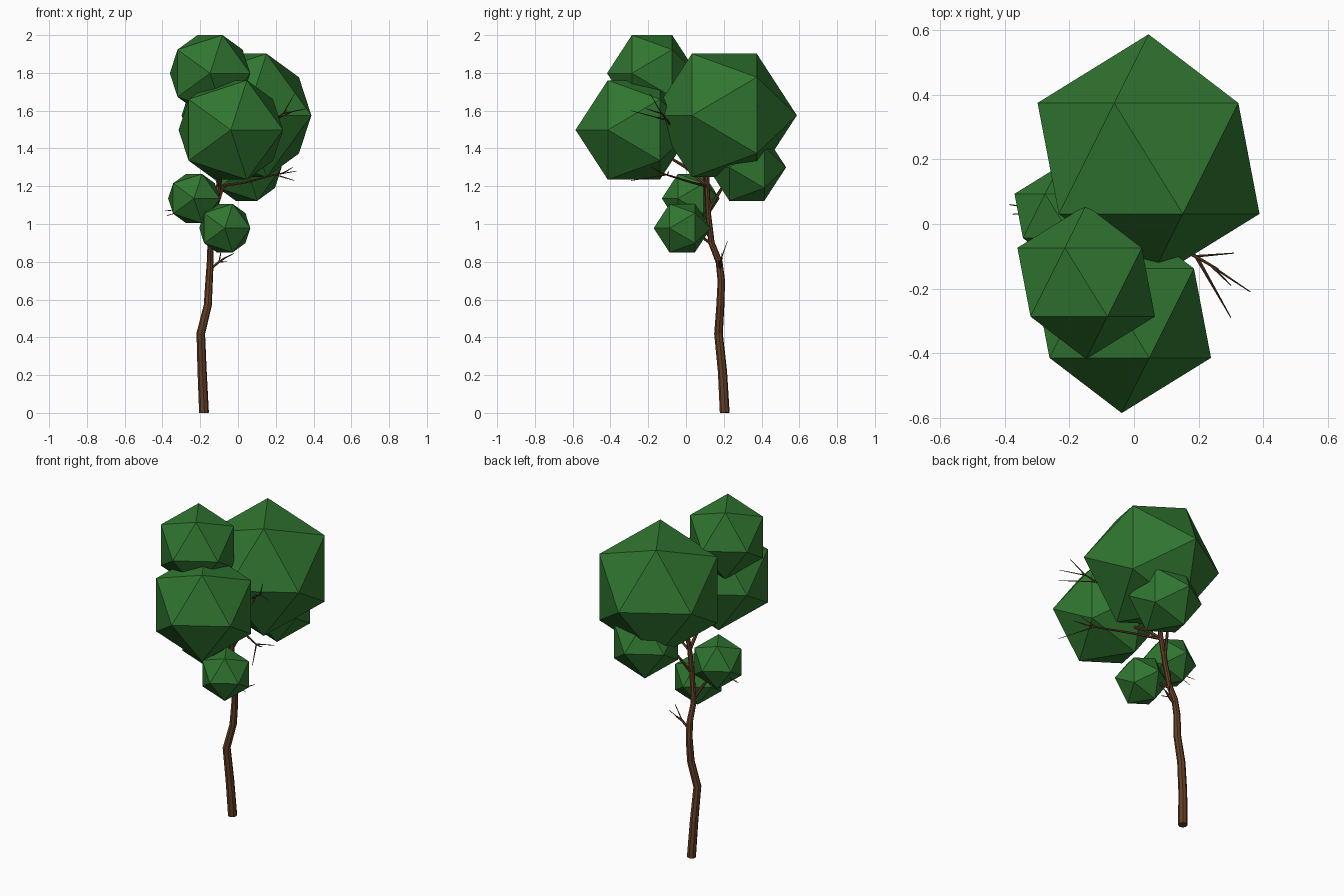
import bpy, math, random
from mathutils import Vector

random.seed(4)


def material(name, color):
    m = bpy.data.materials.new(name)
    m.diffuse_color = (*color, 1)
    return m


GREEN = material("leaf_green", (0.03, 0.18, 0.03))
BROWN = material("bark_brown", (0.13, 0.05, 0.02))


def tubes(name, paths, sides):
    """Tapered flat-shaded tubes; each path is (points, start radius, end radius)."""
    cu = bpy.data.curves.new(name, "CURVE")
    cu.dimensions = "3D"
    cu.bevel_depth = 1.0
    cu.bevel_resolution = (sides - 4) // 2
    cu.use_fill_caps = True
    for pts, r0, r1 in paths:
        s = cu.splines.new("POLY")
        s.use_smooth = False
        s.points.add(len(pts) - 1)
        for i, (sp, p) in enumerate(zip(s.points, pts)):
            sp.co = (*p, 1)
            sp.radius = r0 + (r1 - r0) * i / (len(pts) - 1)
    ob = bpy.data.objects.new(name, cu)
    bpy.context.collection.objects.link(ob)
    bpy.ops.object.select_all(action="DESELECT")
    ob.select_set(True)
    bpy.context.view_layer.objects.active = ob
    bpy.ops.object.convert(target="MESH")
    ob = bpy.context.object
    ob.data.materials.clear()
    ob.data.materials.append(BROWN)
    return ob


# Leaf clumps: low-poly balls with their poles along y
clumps = [
    ("large_back", (0.045, 0.203, 1.575), 0.384),
    ("front", (-0.038, -0.276, 1.498), 0.309),
    ("top", (-0.148, -0.18, 1.798), 0.238),
    ("left_small", (-0.233, 0.025, 1.135), 0.153),
    ("front_small", (-0.07, -0.02, 0.978), 0.151),
    ("back_low", (0.045, 0.322, 1.3), 0.208),
]
for name, loc, r in clumps:
    bpy.ops.mesh.primitive_ico_sphere_add(
        subdivisions=1, radius=r, location=loc, rotation=(math.pi / 2, 0, 0))
    ob = bpy.context.object
    ob.name = "leaf_clump_" + name
    ob.data.materials.append(GREEN)

# Trunk
tubes("trunk", [([(-0.18, 0.205, 0), (-0.19, 0.193, 0.22), (-0.197, 0.172, 0.42),
                  (-0.16, 0.182, 0.57), (-0.153, 0.187, 0.7), (-0.147, 0.175, 0.8),
                  (-0.145, 0.135, 0.9), (-0.125, 0.118, 1.05), (-0.1, 0.11, 1.22),
                  (-0.07, 0.12, 1.4)], 0.026, 0.012)], 8)

# Limbs reaching into each clump
limbs = [
    ([(-0.1, 0.11, 1.2), (-0.09, 0.0, 1.3), (-0.06, -0.1, 1.36), (-0.04, -0.25, 1.48)], 0.012, 0.005),
    ([(-0.09, 0.0, 1.3), (-0.1, -0.08, 1.5), (-0.12, -0.13, 1.66), (-0.15, -0.18, 1.82)], 0.009, 0.004),
    ([(-0.07, 0.12, 1.4), (0.0, 0.15, 1.5), (0.05, 0.2, 1.68)], 0.011, 0.005),
    ([(-0.08, 0.03, 1.3), (0.06, -0.04, 1.46), (0.19, -0.1, 1.55), (0.26, -0.14, 1.6)], 0.009, 0.003),
    ([(-0.1, 0.11, 1.2), (0.04, 0.03, 1.22), (0.19, -0.1, 1.26), (0.24, -0.13, 1.27)], 0.008, 0.003),
    ([(-0.122, 0.117, 1.07), (-0.08, 0.19, 1.19), (0.02, 0.29, 1.29)], 0.011, 0.004),
    ([(-0.14, 0.13, 0.92), (-0.19, 0.08, 1.02), (-0.25, 0.04, 1.08)], 0.009, 0.004),
    ([(-0.145, 0.14, 0.89), (-0.12, 0.06, 0.95), (-0.08, 0.0, 0.98)], 0.009, 0.004),
    ([(-0.147, 0.18, 0.76), (-0.1, 0.18, 0.8), (-0.07, 0.19, 0.82)], 0.008, 0.005),
]
tubes("limbs", limbs, 6)

# Twigs that poke out between the clumps
twigs = [([a, b], 0.004, 0.0015) for a, b in [
    ((0.24, -0.13, 1.585), (0.3, -0.19, 1.69)),
    ((0.24, -0.13, 1.585), (0.36, -0.21, 1.61)),
    ((0.19, -0.1, 1.55), (0.3, -0.29, 1.6)),
    ((0.19, -0.1, 1.26), (0.31, -0.09, 1.28)),
    ((0.24, -0.13, 1.27), (0.29, -0.18, 1.3)),
    ((0.2, -0.11, 1.26), (0.3, -0.29, 1.23)),
    ((-0.25, 0.04, 1.08), (-0.385, 0.06, 1.07)),
    ((-0.25, 0.04, 1.08), (-0.375, 0.03, 1.045)),
    ((-0.07, 0.19, 0.82), (-0.02, 0.19, 0.845)),
    ((-0.1, 0.18, 0.8), (-0.08, 0.22, 0.91)),
    ((-0.1, 0.18, 0.8), (-0.06, 0.16, 0.8)),
]]
# Small forks on the limbs, mostly hidden in the leaves
for pts, _, _ in limbs[:3] + limbs[5:8]:
    a, tip = Vector(pts[-2]), Vector(pts[-1])
    d = tip - a
    for t in (0.5, 0.8, 1.0):
        for _ in range(2):
            side = Vector([random.uniform(-1, 1) for _ in range(3)])
            base = a + d * t
            twigs.append(([base, base + d * 0.4 + side * d.length * 0.35], 0.004, 0.0015))
tubes("twigs", twigs, 4)
